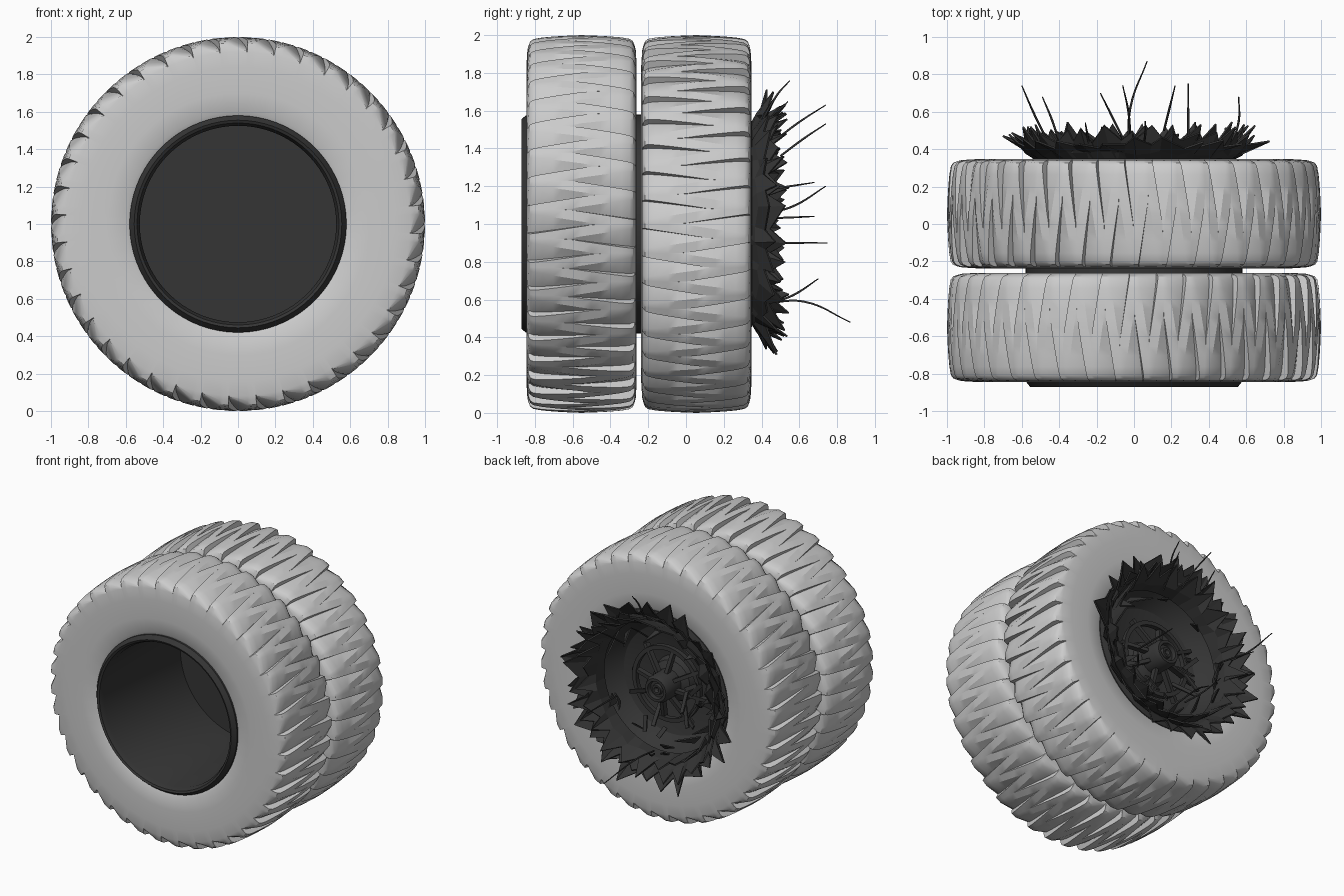
import bpy, bmesh, math, random
from math import sin, cos, pi
from mathutils import Vector

if "Cube" in bpy.data.objects:
    bpy.data.objects.remove(bpy.data.objects["Cube"])

random.seed(4)
AXLE = 1.0   # height of the wheel axis (runs along y)
dark = bpy.data.materials.new("dark_metal")
dark.diffuse_color = (0.035, 0.035, 0.035, 1)
dark.use_nodes = True
dark.node_tree.nodes["Principled BSDF"].inputs["Base Color"].default_value = dark.diffuse_color


def polar(r, a, y):
    return Vector((r * cos(a), y, AXLE + r * sin(a)))


def make(name, verts, faces, mat=None, smooth=None):
    me = bpy.data.meshes.new(name)
    me.from_pydata(verts, [], faces)
    ob = bpy.data.objects.new(name, me)
    bpy.context.collection.objects.link(ob)
    bm = bmesh.new()
    bm.from_mesh(me)
    bmesh.ops.remove_doubles(bm, verts=bm.verts, dist=0.0001)
    bmesh.ops.recalc_face_normals(bm, faces=bm.faces)
    bm.to_mesh(me)
    bm.free()
    if mat:
        me.materials.append(mat)
    if smooth:
        bpy.ops.object.select_all(action='DESELECT')
        ob.select_set(True)
        bpy.context.view_layer.objects.active = ob
        bpy.ops.object.shade_smooth_by_angle(angle=math.radians(smooth))
    return ob


def grid_faces(rows, cols, close_rows=False):
    last = rows if close_rows else rows - 1
    return [(i * cols + j, i * cols + (j + 1) % cols,
             (i + 1) % rows * cols + (j + 1) % cols, (i + 1) % rows * cols + j)
            for i in range(last) for j in range(cols)]


def lathe(name, profile, segs=72, mat=dark, closed=False):
    verts = [polar(r, 2 * pi * j / segs, y) for r, y in profile for j in range(segs)]
    return make(name, verts, grid_faces(len(profile), segs, closed), mat, 30)


# Tyre: lathed section whose tread carries interlocking saw-tooth wedges
def tyre(name, centre, flip):
    side = [(-.265, .565), (-.285, .60), (-.292, .70), (-.292, .84), (-.287, .92), (-.281, .945)]
    tread = [(-.272, .968), (-.255, .980), (-.21, .988), (-.15, .993), (-.10, .996), (-.05, .998)]
    half = side + tread
    section = half + [(0, 1.0)] + [(-u, r) for u, r in reversed(half)]
    teeth, apex = 40, 0.07
    period = 2 * pi / teeth
    verts = []
    for u, r in section:
        for k in range(teeth):
            for s in (1, -1):           # one wedge from each shoulder
                t = max(0, min(1, (apex - s * u) / (apex + .27)))
                w = .002 + .052 * t
                cut = .042 * t ** .7 if r > .96 else (.02 * t if r > .94 else 0)
                c = (k + (0 if s > 0 else .5)) * period
                for a, d in ((c - w, 0), (c - w + .004 * t + .0005, cut), (c + w, 0)):
                    verts.append(polar(r - d, a * flip, centre + u * flip))
    make(name, verts, grid_faces(len(section), teeth * 6, True), None, 28)


tyre("front_tyre", -.553, 1)
tyre("rear_tyre", .055, -1)

# Rim barrel: open front lip, deep well, torn bowl at the back
lathe("rim_barrel", [(.0001, .07), (.525, .07), (.525, -.83), (.54, -.865), (.555, -.872),
                     (.58, -.84), (.58, .335), (.54, .35), (.515, .34), (.49, .25),
                     (.40, .16), (.25, .12), (.0001, .11)])

# Hub with stepped cap and bore
lathe("hub", [(.17, .11), (.15, .17), (.10, .20), (.10, .33), (.085, .36), (.065, .36),
              (.06, .33), (.04, .33), (.035, .35), (.02, .35), (.0001, .31)], 32)
lathe("hub_ring", [(.25, .20), (.28, .20), (.28, .235), (.25, .235)], 40, dark, True)


# Bars between two points, used for spokes and debris
def bar(name, a, b, w, d):
    a, b = Vector(a), Vector(b)
    z = (b - a).normalized()
    x = z.cross(Vector((0, 1, 0))).normalized() * w
    y = z.cross(x).normalized() * d
    v = [p + i * x + j * y for p in (a, b) for i, j in ((-1, -1), (1, -1), (1, 1), (-1, 1))]
    return make(name, v, [(0, 1, 2, 3), (7, 6, 5, 4)] +
                [(i, (i + 1) % 4, (i + 1) % 4 + 4, i + 4) for i in range(4)], dark)


for i in range(8):
    a = 2 * pi * i / 8 + .2
    bar(f"spoke_{i}", polar(.09, a, .25), polar(random.uniform(.26, .38), a + random.uniform(-.1, .1), .20),
        .013, .02)
for i in range(9):
    a = random.uniform(0, 2 * pi)
    r = random.uniform(.15, .32)
    bar(f"bent_strip_{i}", polar(r, a, random.uniform(.2, .3)),
        polar(r + random.uniform(.05, .2), a + random.uniform(-.5, .5), random.uniform(.24, .38)), .015, .005)


# Torn metal: ring of bent petals with ragged tips, given sheet thickness
def torn_ring(name, n, base, mid, notch, tip, spread):
    verts, faces = [], []
    step = pi / n
    rows = [[], [], []]
    for j in range(2 * n):
        a = j * step
        ja = a + random.uniform(-.45, .45) * step
        m = random.uniform(-.015, .015)
        end = tip if j % 2 else notch
        k = spread if j % 2 else spread * .4
        rows[0].append(polar(base[0], a, base[1]))
        rows[1].append(polar(mid[0] + m, ja, mid[1] + random.uniform(-.02, .01)))
        rows[2].append(polar(end[0] + random.uniform(-k, k), ja + random.uniform(-.03, .03),
                             end[1] + random.uniform(-k, k) * .6))
    verts = rows[0] + rows[1] + rows[2]
    ob = make(name, verts, grid_faces(3, 2 * n), dark)
    mod = ob.modifiers.new("sheet", 'SOLIDIFY')
    mod.thickness = .01
    mod.offset = 0


torn_ring("torn_rim_outer", 27, (.51, .335), (.57, .385), (.60, .415), (.685, .455), .05)
torn_ring("torn_rim_middle", 29, (.51, .335), (.55, .40), (.565, .44), (.62, .51), .04)
torn_ring("torn_rim_inner", 23, (.49, .27), (.50, .37), (.51, .42), (.55, .52), .05)

# Loose shards peeling inward off the bowl wall
for i in range(14):
    a = random.uniform(0, 2 * pi)
    r = random.uniform(.36, .46)
    p = [polar(r + .04, a - .09, .27), polar(r + .05, a + .08, .28),
         polar(r - .03, a + random.uniform(-.2, .2), random.uniform(.36, .47))]
    ob = make(f"shard_{i}", p, [(0, 1, 2)], dark)
    ob.modifiers.new("sheet", 'SOLIDIFY').thickness = .01

# Frayed wires: base, bend and tip
wires = [((-.03, .42, .58), (-.02, .62, .59), (.07, .87, .48)),
         ((-.47, .46, 1.06), (-.53, .58, 1.1), (-.60, .74, 1.2)),
         ((-.02, .48, 1.45), (-.03, .60, 1.54), (-.06, .74, 1.63)),
         ((.16, .50, 1.36), (.19, .62, 1.45), (.22, .74, 1.53)),
         ((.29, .40, .90), (.29, .58, .90), (.29, .75, .90)),
         ((-.06, .46, .58), (-.12, .58, .63), (-.18, .70, .71)),
         ((-.40, .44, 1.03), (-.44, .56, 1.035), (-.49, .68, 1.04)),
         ((.52, .42, 1.18), (.56, .55, 1.2), (.56, .68, 1.22)),
         ((.05, .42, 1.56), (.06, .48, 1.68), (.06, .55, 1.76)),
         ((-.24, .42, 1.52), (-.25, .48, 1.58), (-.26, .54, 1.65))]
cu = bpy.data.curves.new("frayed_wires", 'CURVE')
cu.dimensions = '3D'
cu.bevel_depth = .006
cu.bevel_resolution = 1
cu.resolution_u = 6
cu.use_fill_caps = True
for pts in wires:
    sp = cu.splines.new('BEZIER')
    sp.bezier_points.add(2)
    for bp, p in zip(sp.bezier_points, pts):
        bp.co = p
        bp.handle_left_type = bp.handle_right_type = 'AUTO'
    sp.bezier_points[2].radius = .5
cu.materials.append(dark)
bpy.context.collection.objects.link(bpy.data.objects.new("frayed_wires", cu))
